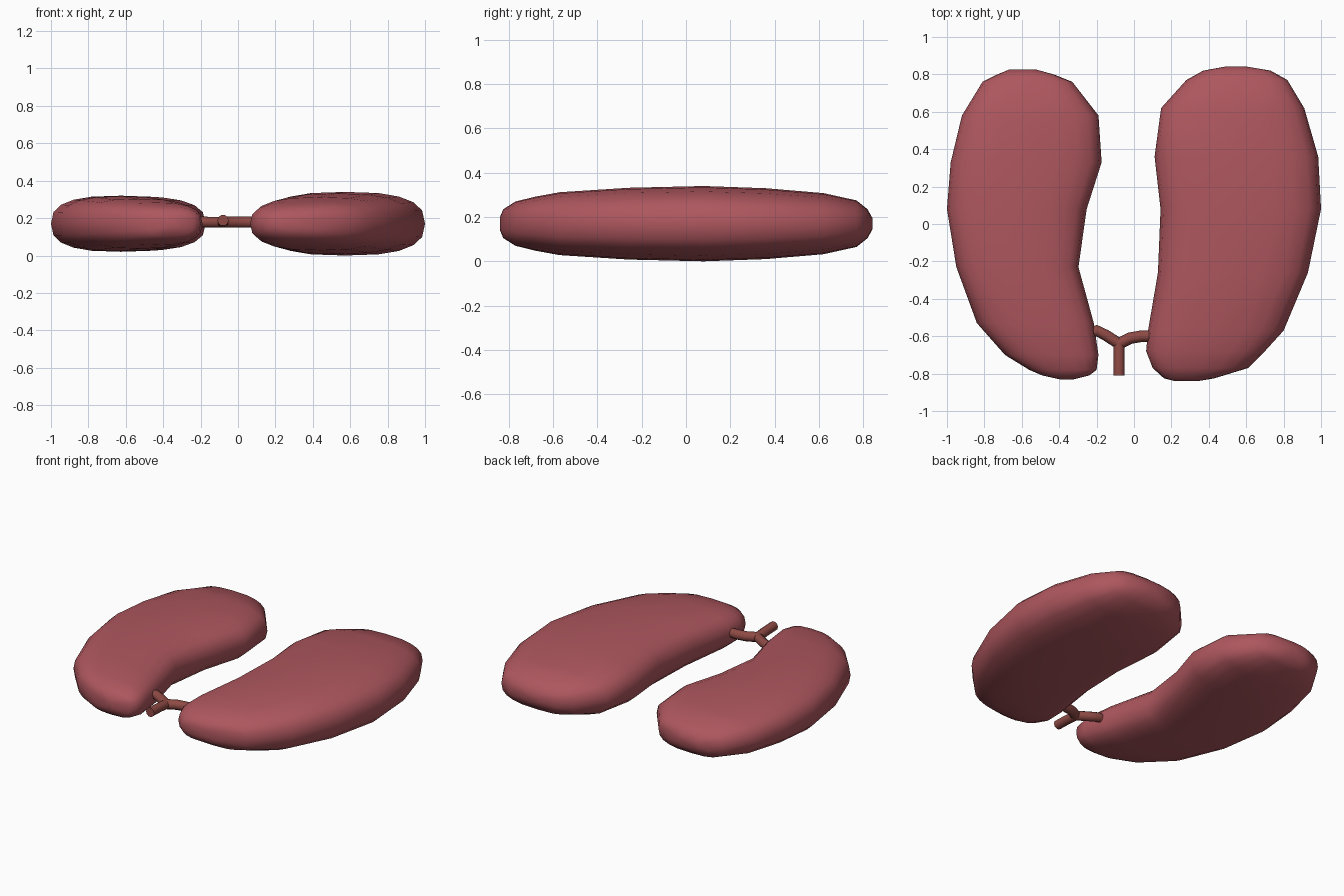
import bpy, bmesh, math

if "Cube" in bpy.data.objects:
    bpy.data.objects.remove(bpy.data.objects["Cube"])


def material(name, rgb):
    m = bpy.data.materials.new(name)
    m.diffuse_color = (*rgb, 1)
    m.use_nodes = True
    m.node_tree.nodes["Principled BSDF"].inputs["Base Color"].default_value = m.diffuse_color
    return m


LUNG = material("lung_pink", (0.42, 0.095, 0.112))
TUBE = material("airway_brown", (0.27, 0.068, 0.058))
ZC = 0.17      # mid height of the organs
SIDES = 20
POWER = 2.7    # squareness of the cross-section


def lung(name, rows):
    """Loft rounded cross-sections (y, x_min, x_max, half_height) along y."""
    bm = bmesh.new()
    rings = []
    for y, x0, x1, h in rows:
        ring = []
        for i in range(SIDES):
            a = 2 * math.pi * i / SIDES
            c, s = math.cos(a), math.sin(a)
            u = math.copysign(abs(c) ** (2 / POWER), c)
            v = math.copysign(abs(s) ** (2 / POWER), s)
            ring.append(bm.verts.new(((x0 + x1) / 2 + u * (x1 - x0) / 2, y, ZC + v * h)))
        rings.append(ring)
    for a, b in zip(rings, rings[1:]):
        for i in range(SIDES):
            j = (i + 1) % SIDES
            bm.faces.new((a[i], a[j], b[j], b[i]))
    bm.faces.new(rings[0])
    bm.faces.new(rings[-1])
    bmesh.ops.recalc_face_normals(bm, faces=bm.faces)
    for f in bm.faces:
        f.smooth = True
    me = bpy.data.meshes.new(name)
    bm.to_mesh(me)
    bm.free()
    me.materials.append(LUNG)
    bpy.context.collection.objects.link(bpy.data.objects.new(name, me))


def tube(name, points, radius):
    """Round capped tube through a few points."""
    cu = bpy.data.curves.new(name, 'CURVE')
    cu.dimensions = '3D'
    cu.bevel_depth = radius
    cu.bevel_resolution = 3
    cu.use_fill_caps = True
    sp = cu.splines.new('POLY')
    sp.points.add(len(points) - 1)
    for p, co in zip(sp.points, points):
        p.co = (*co, 1)
    cu.materials.append(TUBE)
    ob = bpy.data.objects.new(name, cu)
    bpy.context.collection.objects.link(ob)
    bpy.ops.object.select_all(action='DESELECT')
    ob.select_set(True)
    bpy.context.view_layer.objects.active = ob
    bpy.ops.object.convert(target='MESH')
    bpy.ops.object.shade_smooth_by_angle(angle=math.radians(50))


# Narrow notched lung
lung("notched_lung", [
    (-0.832, -0.39, -0.33, 0.03),
    (-0.81, -0.49, -0.24, 0.07),
    (-0.78, -0.56, -0.20, 0.09),
    (-0.70, -0.69, -0.19, 0.113),
    (-0.53, -0.84, -0.215, 0.133),
    (-0.23, -0.95, -0.297, 0.147),
    (0.08, -1.00, -0.253, 0.15),
    (0.33, -0.98, -0.173, 0.146),
    (0.58, -0.92, -0.19, 0.13),
    (0.76, -0.81, -0.33, 0.098),
    (0.80, -0.73, -0.43, 0.07),
    (0.825, -0.67, -0.52, 0.03)])

# Wide lung
lung("wide_lung", [
    (-0.84, 0.22, 0.34, 0.03),
    (-0.825, 0.16, 0.43, 0.065),
    (-0.77, 0.10, 0.61, 0.10),
    (-0.68, 0.065, 0.70, 0.122),
    (-0.57, 0.075, 0.80, 0.142),
    (-0.26, 0.128, 0.93, 0.162),
    (0.08, 0.142, 1.00, 0.17),
    (0.36, 0.11, 0.985, 0.16),
    (0.62, 0.145, 0.91, 0.138),
    (0.77, 0.28, 0.82, 0.105),
    (0.82, 0.37, 0.73, 0.065),
    (0.842, 0.49, 0.60, 0.025)])

# Forked airway
fork = (-0.08, -0.64, 0.178)
tube("windpipe", [(-0.08, -0.81, 0.188), (-0.08, -0.72, 0.185), fork], 0.03)
tube("airway_branch_left", [fork, (-0.15, -0.595, 0.178), (-0.20, -0.57, 0.18), (-0.27, -0.59, 0.18)], 0.03)
tube("airway_branch_right", [fork, (-0.02, -0.61, 0.178), (0.04, -0.60, 0.178), (0.12, -0.60, 0.178)], 0.031)
